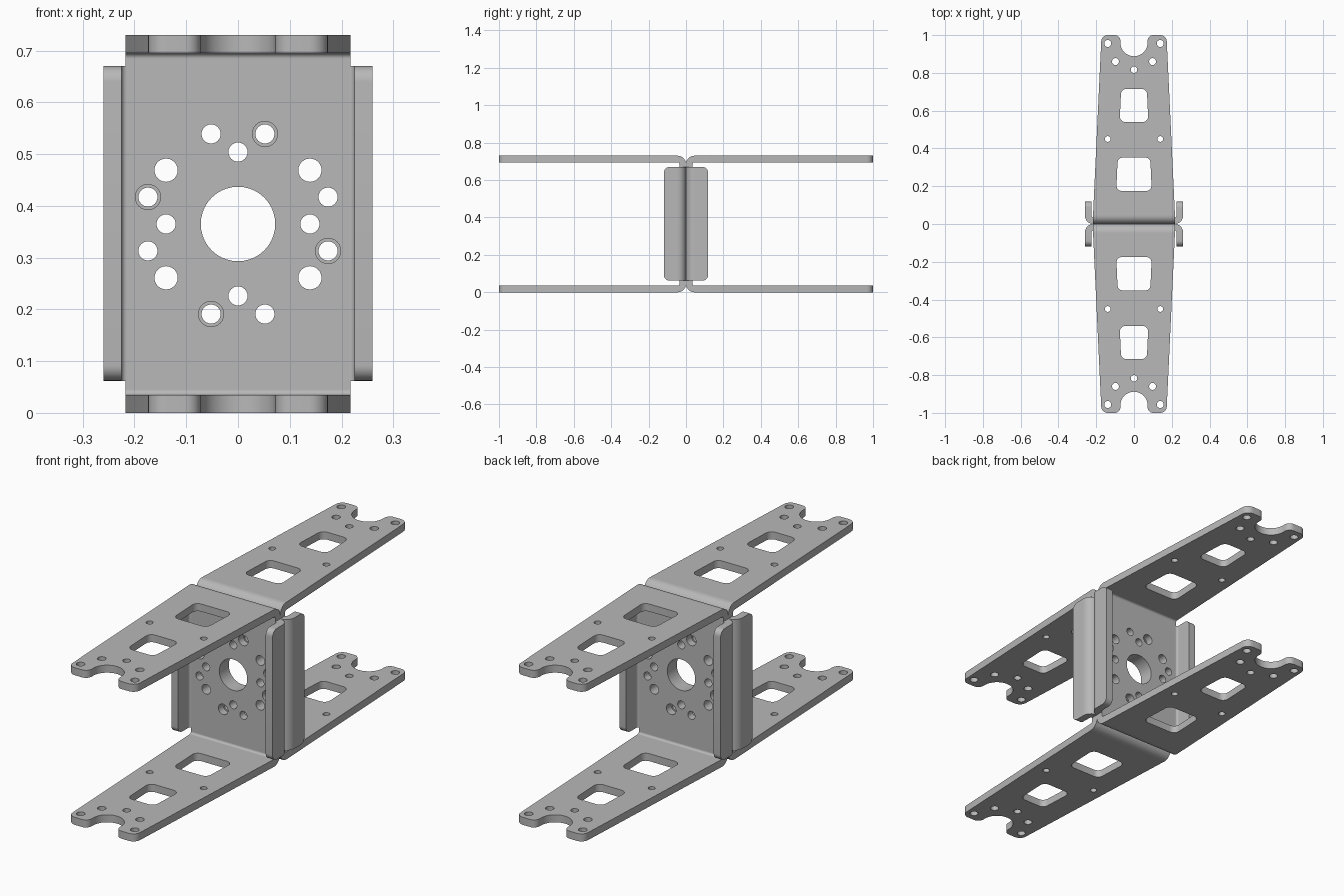
import bpy, bmesh
from math import pi, cos, sin
from mathutils import Matrix, Vector

if "Cube" in bpy.data.objects:
    bpy.data.objects.remove(bpy.data.objects["Cube"])

T = 0.035          # sheet thickness
R = 0.045          # outer bend radius
H = 0.73           # overall height
HALF = 0.217       # half width of the web

steel = bpy.data.materials.new("grey_metal")
steel.use_nodes = True
GREY = (0.48, 0.48, 0.48, 1)
steel.diffuse_color = GREY
bsdf = steel.node_tree.nodes["Principled BSDF"]
bsdf.inputs["Base Color"].default_value = GREY
bsdf.inputs["Roughness"].default_value = 0.6


def arc(cx, cy, r, a0, a1, n):
    return [(cx + r * cos(a0 + (a1 - a0) * i / n),
             cy + r * sin(a0 + (a1 - a0) * i / n)) for i in range(n + 1)]


def circle(cx, cy, r):
    n = 40 if r > 0.05 else 24
    return arc(cx, cy, r, 0, 2 * pi, n)[:-1]


def rounded(corners):
    """Closed outline from (x, y, fillet radius) corners."""
    out = []
    for i, (x, y, r) in enumerate(corners):
        p = Vector((x, y))
        if r == 0:
            out.append((x, y))
            continue
        a = (Vector(corners[i - 1][:2]) - p).normalized()
        b = (Vector(corners[(i + 1) % len(corners)][:2]) - p).normalized()
        half = a.angle(b) / 2
        c = p + (a + b).normalized() * (r / sin(half))
        start = p + a * (r * cos(half) / sin(half)) - c
        end = p + b * (r * cos(half) / sin(half)) - c
        turn = -start.angle_signed(end)
        for k in range(9):
            out.append(tuple(c + Matrix.Rotation(turn * k / 8, 2) @ start))
    return out


def sheet(name, loops, depth, matrix):
    """Flat filled outline with holes, given a depth about its own plane."""
    curve = bpy.data.curves.new(name, "CURVE")
    curve.dimensions = "2D"
    curve.fill_mode = "BOTH"
    curve.extrude = depth / 2
    for loop in loops:
        s = curve.splines.new("POLY")
        s.points.add(len(loop) - 1)
        for pt, (x, y) in zip(s.points, loop):
            pt.co = (x, y, 0, 1)
        s.use_cyclic_u = True
    temp = bpy.data.objects.new(name + "_outline", curve)
    bpy.context.collection.objects.link(temp)
    deps = bpy.context.evaluated_depsgraph_get()
    mesh = bpy.data.meshes.new_from_object(temp.evaluated_get(deps))
    bpy.data.objects.remove(temp)
    bm = bmesh.new()
    bm.from_mesh(mesh)
    bmesh.ops.remove_doubles(bm, verts=bm.verts, dist=1e-5)
    bmesh.ops.recalc_face_normals(bm, faces=bm.faces)
    bm.to_mesh(mesh)
    bm.free()
    mesh.materials.clear()
    mesh.materials.append(steel)
    obj = bpy.data.objects.new(name, mesh)
    bpy.context.collection.objects.link(obj)
    obj.matrix_world = matrix
    bpy.ops.object.select_all(action="DESELECT")
    obj.select_set(True)
    bpy.context.view_layer.objects.active = obj
    bpy.ops.object.shade_smooth_by_angle(angle=pi / 6)


def bend(cx, cy, a0):
    """Quarter ring section."""
    return arc(cx, cy, R, a0, a0 + pi / 2, 10) + arc(cx, cy, R - T, a0 + pi / 2, a0, 10)


def window(y0, y1, w0, w1):
    r = 0.028
    return rounded([(-w0, y0, r), (w0, y0, r), (w1, y1, r), (-w1, y1, r)])


# Web: bore, ring of bolt holes, four of them wider
MID = H / 2
web = [rounded([(-HALF, R, 0), (HALF, R, 0), (HALF, H - R, 0), (-HALF, H - R, 0)]),
       circle(0, MID, 0.072)]
for s in (-1, 1):
    web += [circle(0, MID + s * 0.139, 0.0185), circle(s * 0.139, MID, 0.0185)]
    for v in (-1, 1):
        web.append(circle(s * 0.139, MID + v * 0.104, 0.0225))
        web.append(circle(s * 0.052, MID + v * 0.174, 0.0245 if s == v else 0.0185))
        web.append(circle(s * 0.174, MID + v * 0.052, 0.0185 if s == v else 0.0245))

# Tapered arm: forked tip, two windows, small holes
right_edge = [(HALF, R, 0), (0.172, 1, 0.035), (0.072, 1, 0.03), (0.072, 0.888, 0.0715)]
left_edge = [(-x, y, r) for x, y, r in reversed(right_edge)]
arm = [rounded(right_edge + left_edge),
       window(0.175, 0.352, 0.094, 0.086), window(0.54, 0.715, 0.076, 0.068),
       circle(0, 0.817, 0.017)]
for s in (-1, 1):
    arm += [circle(s * 0.139, 0.956, 0.0185), circle(s * 0.098, 0.86, 0.0185),
            circle(s * 0.139, 0.45, 0.015)]

# Side flange, in the y-z plane
Z0, Z1 = 0.062, 0.67
flange = [rounded([(-R, Z0, 0), (-R, Z1, 0), (-0.118, Z1, 0.03), (-0.118, Z0, 0.03)])]

UPRIGHT = Matrix.Rotation(pi / 2, 4, "X")                    # plane x-z
SIDEWAYS = Matrix(((0, 0, 1, 0), (1, 0, 0, 0), (0, 1, 0, 0), (0, 0, 0, 1)))  # plane y-z


def move(x, y, z):
    return Matrix.Translation((x, y, z))


# Two identical brackets, back to back
for side, base in (("front", Matrix()), ("back", Matrix.Rotation(pi, 4, "Z"))):
    sheet(side + "_web", web, T, base @ move(0, -T / 2, 0) @ UPRIGHT)
    for level, z, zc, a in (("lower", T / 2, R, -pi / 2), ("upper", H - T / 2, H - R, 0)):
        sheet(f"{side}_{level}_arm", arm, T,
              base @ move(0, 0, z) @ Matrix.Rotation(pi, 4, "Z"))
        sheet(f"{side}_{level}_bend", [bend(-R, zc, a)], 2 * HALF, base @ SIDEWAYS)
    for hand, s, a in (("left", 1, 0), ("right", -1, pi / 2)):
        if side == "back":
            hand = "right" if s > 0 else "left"
        sheet(f"{side}_{hand}_flange", flange, T,
              base @ move(s * (0.26 - T / 2), 0, 0) @ SIDEWAYS)
        sheet(f"{side}_{hand}_flange_bend", [bend(s * (0.26 - R), -R, a)], Z1 - Z0,
              base @ move(0, 0, (Z0 + Z1) / 2))
